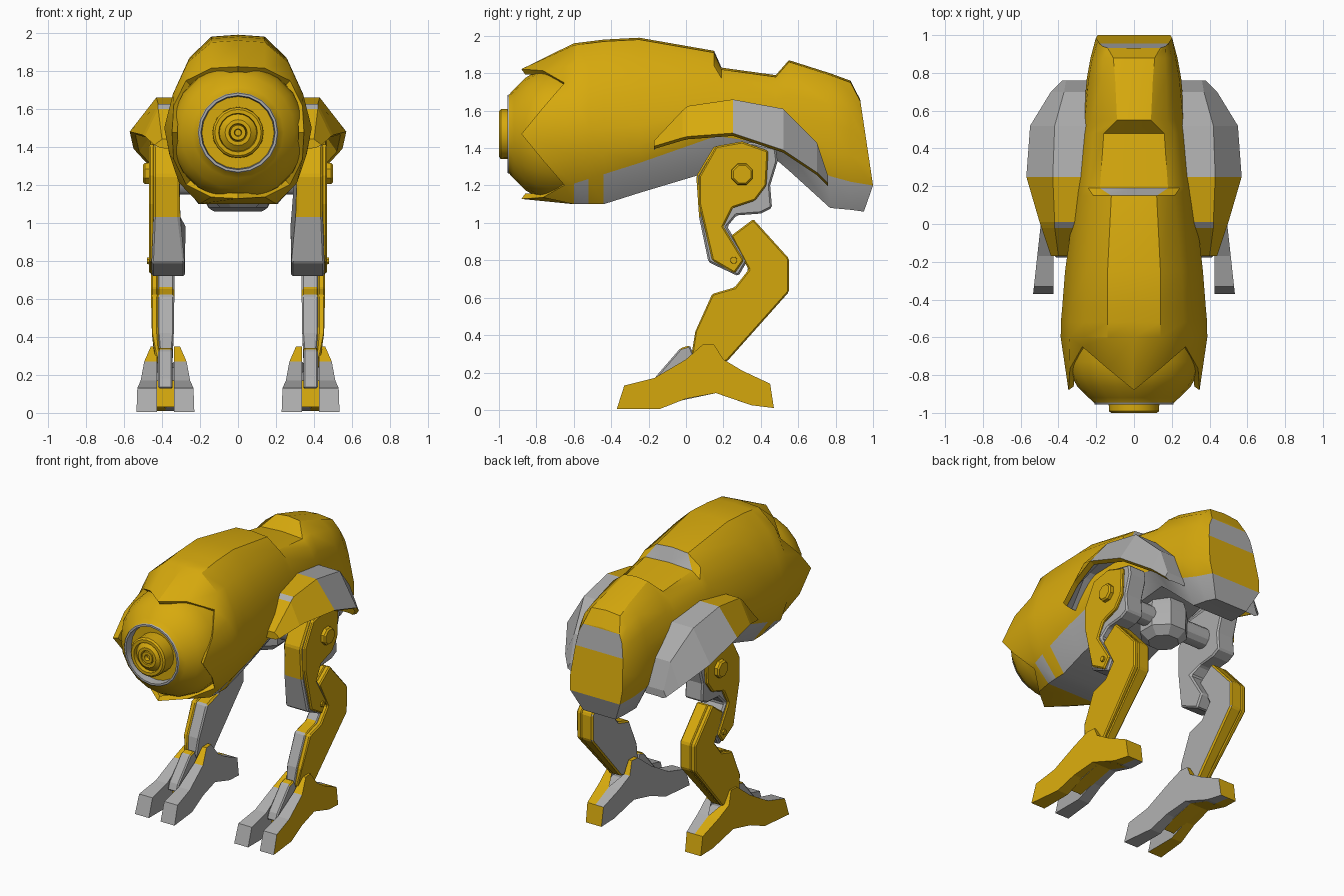
import bpy, bmesh, math
from mathutils import Vector

cube = bpy.data.objects.get("Cube")
if cube:
    bpy.data.objects.remove(cube, do_unlink=True)


def material(name, rgb):
    m = bpy.data.materials.new(name)
    m.use_nodes = True
    m.diffuse_color = (*rgb, 1)
    m.node_tree.nodes["Principled BSDF"].inputs["Base Color"].default_value = (*rgb, 1)
    return m


MATS = [material("golden yellow", (0.68, 0.40, 0.004)), material("plain grey", (0.42, 0.42, 0.42))]
YELLOW, GREY = 0, 1
HEAD_Z = 1.475
FOOT_X = 0.382


def loft(name, rings, rule, caps=True, mirror=False, bevel=0.0, smooth=30):
    """Skin closed rings; rule(ring, row, centre, normal) picks the colour."""
    bm = bmesh.new()
    rows = [[bm.verts.new(p) for p in ring] for ring in rings]
    count = len(rings[0])
    tags = {}
    for i in range(len(rows) - 1):
        for j in range(count):
            k = (j + 1) % count
            tags[bm.faces.new((rows[i][j], rows[i][k], rows[i + 1][k], rows[i + 1][j]))] = (i, j)
    if caps:
        tags[bm.faces.new(rows[0][::-1])] = (-1, 0)
        tags[bm.faces.new(rows[-1])] = (len(rows), 0)
    bmesh.ops.recalc_face_normals(bm, faces=bm.faces[:])
    for face, (i, j) in tags.items():
        face.normal_update()
        face.material_index = rule(i, j, face.calc_center_median(), face.normal)
    mesh = bpy.data.meshes.new(name)
    bm.to_mesh(mesh)
    bm.free()
    ob = bpy.data.objects.new(name, mesh)
    bpy.context.collection.objects.link(ob)
    for m in MATS:
        mesh.materials.append(m)
    if bevel:
        mod = ob.modifiers.new("bevel", 'BEVEL')
        mod.width, mod.segments, mod.limit_method = bevel, 1, 'ANGLE'
    if mirror:
        ob.modifiers.new("mirror", 'MIRROR')
    if smooth:
        bpy.ops.object.select_all(action='DESELECT')
        ob.select_set(True)
        bpy.context.view_layer.objects.active = ob
        bpy.ops.object.shade_smooth_by_angle(angle=math.radians(smooth))
    return ob


def plain(colour):
    return lambda i, j, centre, normal: colour


def prism(name, outline, span, rule, bevel=0.0):
    """Side outline of (y, z) points given width by span(y, z), on both sides."""
    rings = [[(span(y, z)[side], y, z) for y, z in outline] for side in (0, 1)]
    return loft(name, rings, rule, mirror=True, bevel=bevel, smooth=0)


def turned(name, profile, centre, axis, sides, rule, mirror=False):
    """Turned part: profile of (distance along axis, radius)."""
    c, a = Vector(centre), Vector(axis)
    u = a.orthogonal().normalized()
    v = a.cross(u)
    angles = [math.tau * (k + 0.5) / sides for k in range(sides)]
    rings = [[c + a * d + (u * math.cos(t) + v * math.sin(t)) * r for t in angles] for d, r in profile]
    return loft(name, rings, rule, mirror=mirror)


def both_halves(half):
    return half + [(-x, y, z) for x, y, z in half[-2:0:-1]]


def hood_lip(scale, setback):
    """Scalloped front edge with prongs above, below and at both sides."""
    half = []
    for k in range(9):
        a = math.pi * k / 8
        wave = math.cos(4 * a)
        r = (0.367 - 0.02 * wave) * scale
        half.append((r * math.sin(a), setback - 0.765 - 0.115 * wave, HEAD_Z + r * math.cos(a)))
    return both_halves(half)


def shell_section(y, top, flat, wide, mid, edge, belly):
    """Half section: flat top, rounded shoulder, side, lower edge, sunken belly."""
    def shoulder(a, b):
        return flat + (wide - flat) * a, top + (mid - top) * b
    edge_x = wide * min(1, 0.8 + 0.3 * (y + 0.6))
    low = ((wide + edge_x) / 2 + 0.01, (mid + edge) / 2)
    half = [(0, top), (flat, top - 0.01), shoulder(0.5, 0.25), shoulder(0.82, 0.62), (wide, mid),
            low, (edge_x, edge), (edge_x * 0.65, belly), (0, belly)]
    return both_halves([(x, y, z) for x, z in half])


# Body shell: y, top, flat half width, half width, widest height, lower edge, belly
sections = [
    (-.60, 1.96, .14, .388, 1.5, 1.21, 1.10), (-.52, 1.97, .14, .387, 1.5, 1.235, 1.10),
    (-.44, 1.98, .14, .38, 1.5, 1.26, 1.10), (-.25, 1.99, .14, .365, 1.52, 1.32, 1.16),
    (.15, 1.92, .12, .31, 1.6, 1.46, 1.28), (.19, 1.83, .18, .305, 1.6, 1.46, 1.29),
    (.48, 1.79, .16, .27, 1.58, 1.42, 1.34), (.55, 1.87, .09, .26, 1.57, 1.38, 1.28),
    (.77, 1.8, .1, .24, 1.53, 1.25, 1.08), (.88, 1.76, .11, .22, 1.5, 1.22, 1.07),
]
tail = shell_section(1, 1.66, .14, .192, 1.4, 1.2, 1.06)
rings = [hood_lip(0.92, 0.02), hood_lip(1, 0)] + [shell_section(*s) for s in sections]
rings.append([(x, y - (z - 1.2) * (.15 if z > 1.2 else -.35), z) for x, y, z in tail])


def shell_colour(i, j, centre, normal):
    row = min(j, 15 - j)
    belly = row >= 6 and i >= 2 and not (row == 6 and i == 3)
    vent = row == 0 and i == 6
    return GREY if belly or vent else YELLOW


body = loft("body_shell", rings, shell_colour, caps=False)

# Tail end closed in bands, with a grey panel high up
bm = bmesh.new()
bm.from_mesh(body.data)
bm.verts.ensure_lookup_table()
end = bm.verts[-16:]
for i in range(8):
    corners = [end[i], end[i + 1], end[15 - i], end[-i]]
    face = bm.faces.new(list(dict.fromkeys(corners)))
    face.normal_update()
    if face.normal.y < 0:
        face.normal_flip()
    face.material_index = GREY if i in (1, 2, 6, 7) else YELLOW
bm.to_mesh(body.data)
bm.free()

# Head dome, then the sunken grey eye ring, then the stepped lens
dome = [(-.1, .36), (0, .36), (.13, .355), (.2, .335), (.26, .3), (.32, .24), (.345, .212)]
socket = [(.355, .208), (.355, .195), (.3, .19), (.3, .135)]
lens = [(.39, .133)]
for r in (.122, .068, .04):
    lens += [(.4, r), (.4, r - .02), (.375, r - .024)]
turned("head_and_eye", dome + socket + lens, (0, -.6, HEAD_Z), (0, -1, 0), 20,
       lambda i, j, centre, normal: GREY if i in (6, 7, 8) else YELLOW)

# Hip fenders: y, top height, top x, rim height, rim x
fender = [(-.17, 1.44, .40, 1.41, .44), (-.02, 1.6, .42, 1.455, .49), (.01, 1.625, .42, 1.462, .5),
          (.25, 1.66, .43, 1.48, .57), (.52, 1.61, .42, 1.39, .55), (.70, 1.43, .37, 1.27, .44),
          (.76, 1.25, .36, 1.21, .38)]
rings = [[(.22, y, top), (x, y, top), (rim_x, y, rim), (rim_x - .03, y, rim - .015),
          (x - .03, y, top - .05), (.22, y, top - .05)] for y, top, x, rim, rim_x in fender]


def fender_colour(i, j, centre, normal):
    rear_top = i >= 3 and j in (0, 1)
    seam = i == 1 and j == 0
    front_underside = i < 3 and j in (3, 4)
    return GREY if rear_top or seam or front_underside else YELLOW


loft("hip_fenders", rings, fender_colour, mirror=True, smooth=0)

# Hip axle and barrel under the body
turned("hip_axle", [(-.33, .07), (.33, .07)], (0, .3, 1.22), (1, 0, 0), 12, plain(GREY))
turned("hip_barrel", [(-.14, .1), (-.09, .155), (.05, .16), (.12, .14)], (0, .29, 1.22), (0, 0, 1), 8, plain(GREY))

# Thighs: grey core, yellow outer plate, pivot knobs
core = [(.15, 1.41), (.35, 1.43), (.48, 1.4), (.49, 1.33), (.45, 1.2), (.46, 1.08), (.4, 1.05), (.27, 1.04),
        (.22, .98), (.33, .8), (.28, .715), (.12, .79), (.07, 1.03), (.055, 1.25)]
prism("thigh_cores", core, lambda y, z: (.31, .445) if z > 1 else (.28, .455),
      lambda i, j, centre, normal: YELLOW if normal.y < -.3 and centre.z > 1.02 else GREY, .01)
plate = [(.16, 1.41), (.3, 1.435), (.44, 1.385), (.43, 1.2), (.37, 1.12), (.25, 1.08), (.2, .98), (.31, .8),
         (.26, .73), (.14, .8), (.07, 1.1), (.07, 1.25)]
prism("thigh_plates", plate, lambda y, z: (.44, .468), plain(YELLOW), .008)
turned("hip_knobs", [(0, .062), (.04, .06), (.05, .05)], (.45, .3, 1.26), (1, 0, 0), 8, plain(YELLOW), True)
turned("knee_pins", [(0, .022), (.03, .018)], (.45, .255, .8), (1, 0, 0), 8, plain(YELLOW), True)

# Shins: grey inside and in front, yellow behind and on the outer plate
shin = [(.24, .93), (.36, 1.02), (.55, .81), (.55, .63), (.22, .26), (.12, .24), (.03, .3), (.05, .42),
        (.14, .62), (.26, .655), (.335, .75)]
prism("shins", shin, lambda y, z: (.335, .425) if z > .4 else (.345, .415),
      lambda i, j, centre, normal: YELLOW if normal.y > .4 or normal.z > .7 else GREY, .01)
prism("shin_plates", shin, lambda y, z: (.42, .458) if z > .4 else (.41, .435), plain(YELLOW), .008)
guard = [(-.18, .13), (-.16, .18), (-.03, .33), (.02, .345), (.12, .12)]
prism("ankle_guards", guard, lambda y, z: (.345, .42),
      lambda i, j, centre, normal: YELLOW if normal.z > .9 else GREY, .008)

# Feet: two splayed toes sharing a heel
toe = [(-.37, .005), (-.33, .13), (-.17, .17), (0, .27), (.09, .35), (.15, .35), (.2, .27), (.3, .21),
       (.45, .14), (.47, .01), (.35, .025), (.16, .09), (0, .06), (-.14, .005)]


def toe_span(side):
    def span(y, z):
        outer = .15 - .11 * (y + .35) - (.025 if z > .3 else 0)
        inner = .045 if y <= .2 else 0
        return FOOT_X + side * inner, FOOT_X + side * outer
    return span


def ear(centre):
    return centre.y > .03 and centre.z > .3


prism("outer_toes", toe, toe_span(1), lambda i, j, centre, normal:
      YELLOW if normal.x > .5 or normal.z < -.5 or centre.y > .2 or ear(centre) else GREY)
prism("inner_toes", toe, toe_span(-1), lambda i, j, centre, normal:
      YELLOW if centre.y > .42 or ear(centre) else GREY)
web = [(-.12, .03), (-.1, .17), (0, .2), (.2, .24), (.31, .2), (.32, .035), (.16, .09)]
prism("foot_webs", web, lambda y, z: (FOOT_X - .05, FOOT_X + .05),
      lambda i, j, centre, normal: YELLOW if normal.y < -.8 or normal.z < -.5 else GREY)
